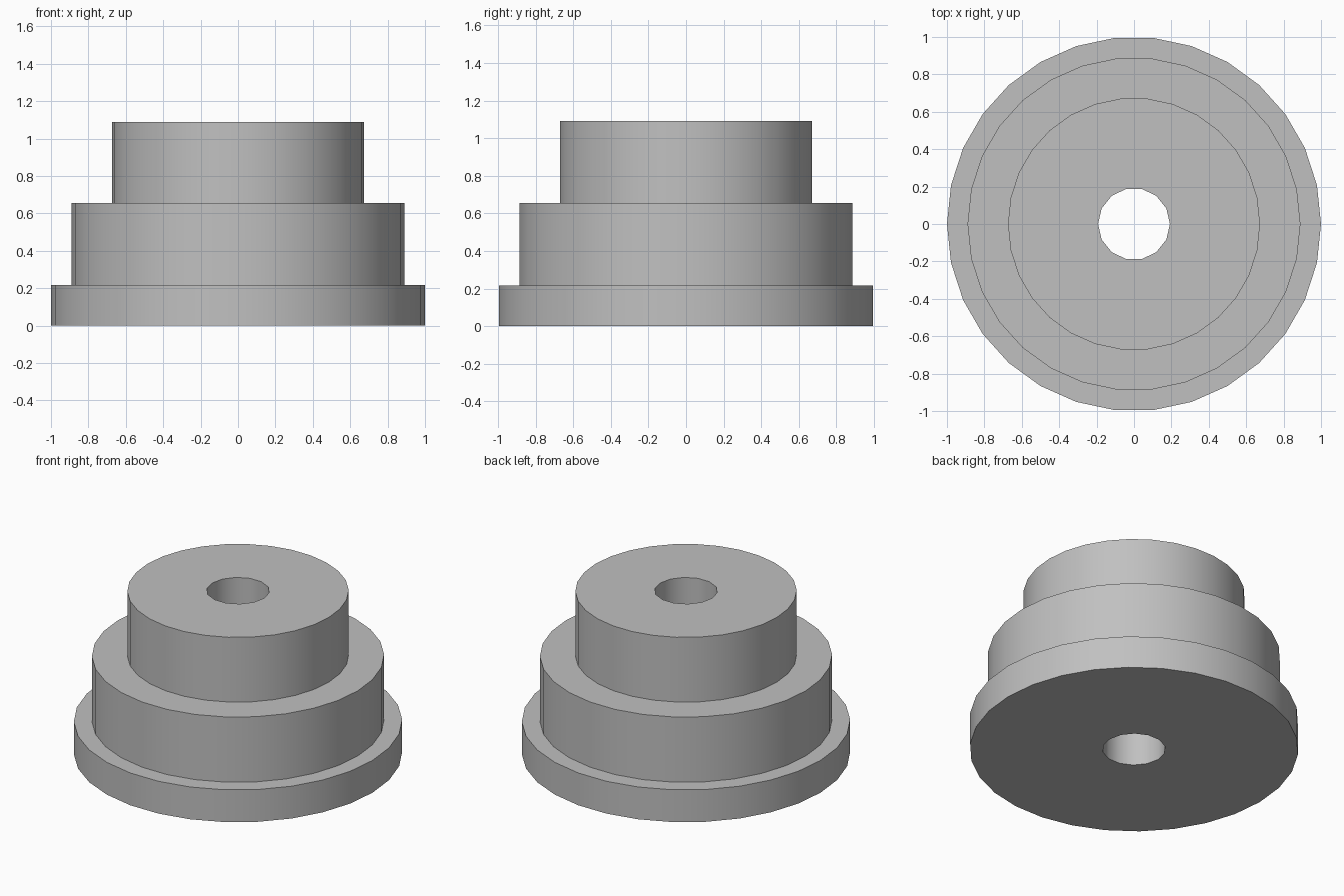
import bpy, bmesh
from math import cos, sin, tau, radians

cube = bpy.data.objects.get("Cube")
if cube:
    bpy.data.objects.remove(cube, do_unlink=True)

# Material
grey = bpy.data.materials.new("plain_grey")
grey.use_nodes = True
colour = (0.53, 0.53, 0.53, 1.0)
grey.diffuse_color = colour
grey.node_tree.nodes["Principled BSDF"].inputs["Base Color"].default_value = colour

OUTER_SIDES, BORE_SIDES = 30, 14
bm = bmesh.new()


def ring(radius, z, sides):
    """Closed loop of vertices around the z axis."""
    return [bm.verts.new((radius * cos(tau * i / sides), radius * sin(tau * i / sides), z))
            for i in range(sides)]


def wall(a, b):
    """Quads joining two rings with equal side counts."""
    n = len(a)
    for i in range(n):
        j = (i + 1) % n
        bm.faces.new((a[i], a[j], b[j], b[i]))


def cap(outer, inner):
    """Flat face around the bore, between rings with different side counts."""
    edges = [bm.edges.get((loop[i - 1], loop[i]))
             for loop in (outer, inner) for i in range(len(loop))]
    bmesh.ops.triangle_fill(bm, edges=edges, use_beauty=True)


# Stepped outside: base flange, middle tier, top tier
profile = [(1.0, 0), (1.0, 0.217), (0.89, 0.217), (0.89, 0.655), (0.674, 0.655), (0.674, 1.09)]
outside = [ring(r, z, OUTER_SIDES) for r, z in profile]
for lower, upper in zip(outside, outside[1:]):
    wall(lower, upper)

# Through bore
bore = [ring(0.192, z, BORE_SIDES) for z in (0, 1.09)]
wall(bore[1], bore[0])

# Bottom and top faces
cap(outside[0], bore[0])
cap(outside[-1], bore[1])
bmesh.ops.recalc_face_normals(bm, faces=bm.faces[:])

mesh = bpy.data.meshes.new("stepped_bushing")
bm.to_mesh(mesh)
bm.free()
mesh.materials.append(grey)
bushing = bpy.data.objects.new("stepped_bushing", mesh)
bpy.context.collection.objects.link(bushing)

# Smooth walls, sharp steps
bpy.ops.object.select_all(action='DESELECT')
bushing.select_set(True)
bpy.context.view_layer.objects.active = bushing
bpy.ops.object.shade_smooth_by_angle(angle=radians(35))
